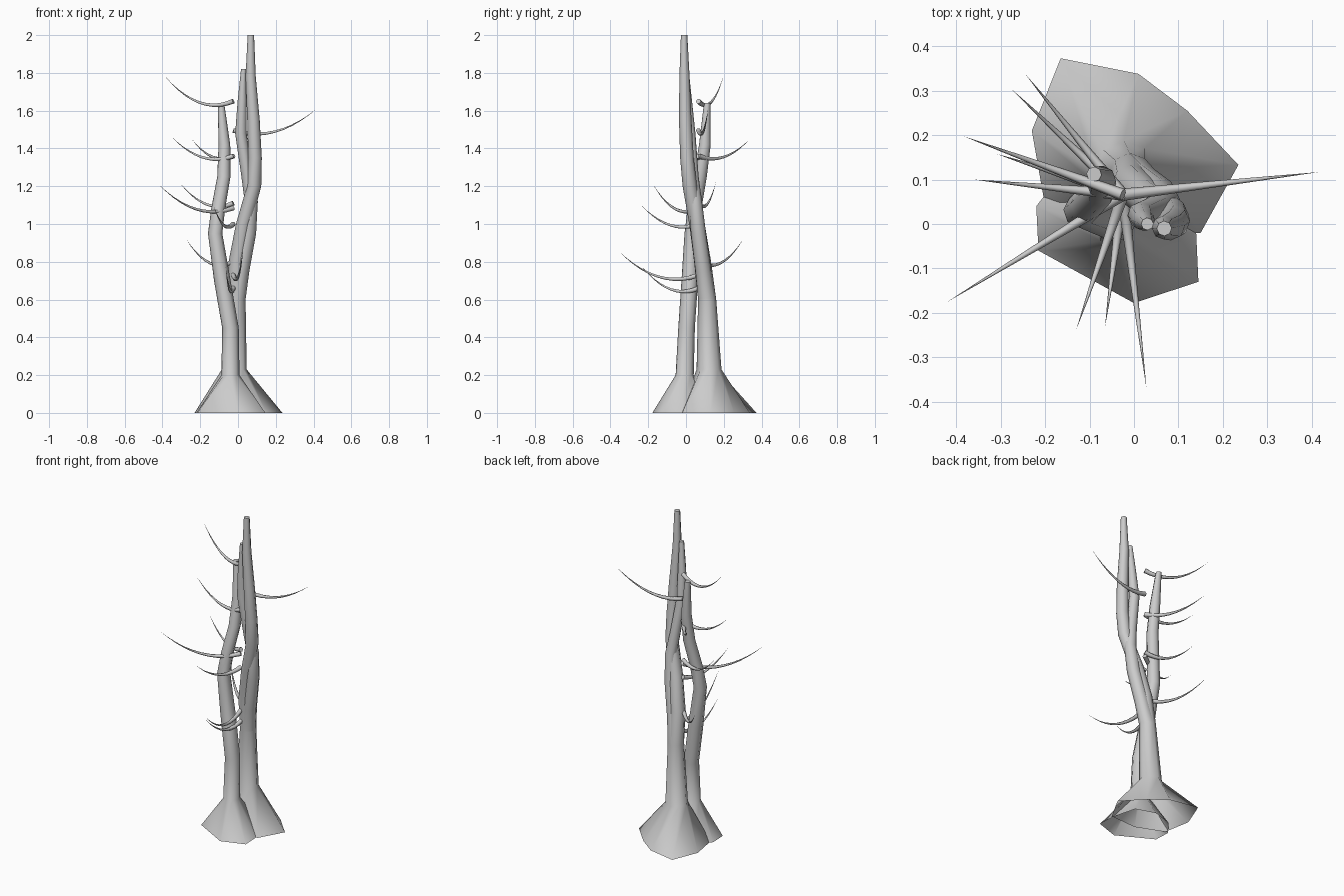
import bpy, bmesh, math
from mathutils import Vector

if "Cube" in bpy.data.objects:
    bpy.data.objects.remove(bpy.data.objects["Cube"])


def finish(bm, name):
    bmesh.ops.recalc_face_normals(bm, faces=bm.faces)
    me = bpy.data.meshes.new(name)
    bm.to_mesh(me)
    bm.free()
    ob = bpy.data.objects.new(name, me)
    bpy.context.collection.objects.link(ob)
    bpy.ops.object.select_all(action='DESELECT')
    ob.select_set(True)
    bpy.context.view_layer.objects.active = ob
    bpy.ops.object.shade_smooth_by_angle(angle=math.radians(62))


def bridge(bm, a, b):
    n = len(a)
    for i in range(n):
        bm.faces.new((a[i], a[(i + 1) % n], b[(i + 1) % n], b[i]))


def trunk(name, root, path):
    """Lofted stem: irregular flared foot outline, then rings (x, y, z, r)."""
    bm = bmesh.new()
    n = len(root)
    a0 = math.atan2(root[0][1] - path[0][1], root[0][0] - path[0][0])
    prev = [bm.verts.new((x, y, 0)) for x, y in root]
    for x, y, z, r in path:
        ring = [bm.verts.new((x + r * math.cos(a0 + i * math.tau / n),
                              y + r * math.sin(a0 + i * math.tau / n), z)) for i in range(n)]
        bridge(bm, prev, ring)
        prev = ring
    bm.faces.new(prev)
    finish(bm, name)


def branch(name, z0, tip, r=0.014, sides=6, steps=10):
    """Thin tapering twig that dips, then sweeps up to its tip."""
    bm = bmesh.new()
    start, end = Vector((-0.025, 0.066, z0)), Vector(tip)
    h = end.z - z0
    flat = Vector((end.x - start.x, end.y - start.y, 0))
    side = Vector((-flat.y, flat.x, 0)).normalized()
    prev = None
    for k in range(steps):
        t = k / steps
        c = start + flat * t + Vector((0, 0, h * (-1.2 * t + 2.2 * t * t)))
        d = (flat + Vector((0, 0, h * (-1.2 + 4.4 * t)))).normalized()
        up = d.cross(side)
        rr = r * (1 - t)
        ring = [bm.verts.new(c + rr * (side * math.cos(i * math.tau / sides)
                                       + up * math.sin(i * math.tau / sides))) for i in range(sides)]
        if prev:
            bridge(bm, prev, ring)
        else:
            bm.faces.new(ring)
        prev = ring
    top = bm.verts.new(end)
    for i in range(sides):
        bm.faces.new((prev[i], prev[(i + 1) % sides], top))
    finish(bm, name)


# Front-left trunk
trunk("left_trunk",
      [(0.14, -0.02), (0.10, 0.13), (-0.02, 0.17), (-0.15, 0.13), (-0.22, 0.04),
       (-0.215, -0.06), (0.0, -0.178), (0.145, -0.13)],
      [(-0.04, -0.007, 0.2, 0.048), (-0.04, 0.003, 0.45, 0.044), (-0.083, 0.02, 0.7, 0.044),
       (-0.121, 0.03, 0.95, 0.038), (-0.105, 0.045, 1.08, 0.037), (-0.075, 0.075, 1.25, 0.035),
       (-0.072, 0.1, 1.42, 0.031), (-0.09, 0.112, 1.64, 0.017)])

# Two rear trunks share a foot, cross once and separate at the top
foot = [(0.235, 0.133), (0.12, 0.255), (0.01, 0.338), (-0.165, 0.373),
        (-0.23, 0.21), (-0.2, 0.04), (-0.03, -0.03), (0.15, -0.02)]
shared = [(-0.02, 0.122, 0.23, 0.066), (-0.008, 0.112, 0.6, 0.048)]
trunk("tall_trunk", foot, shared + [
    (-0.005, 0.088, 0.8, 0.045), (0.03, 0.058, 1.0, 0.041), (0.085, 0.02, 1.2, 0.038),
    (0.09, 0.005, 1.35, 0.036), (0.082, -0.004, 1.55, 0.033), (0.067, -0.008, 1.78, 0.027),
    (0.068, -0.01, 2.0, 0.017)])
trunk("middle_trunk", foot, shared + [
    (0.018, 0.092, 0.75, 0.042), (0.056, 0.066, 0.95, 0.04), (0.07, 0.05, 1.12, 0.035),
    (0.05, 0.035, 1.25, 0.032), (0.015, 0.02, 1.48, 0.03), (0.022, 0.008, 1.65, 0.024),
    (0.03, 0.0, 1.82, 0.014)])

# Twigs radiating from the middle of the clump
twigs = [(1.65, (-0.385, 0.198, 1.78)), (1.495, (0.417, 0.117, 1.61)),
         (1.36, (-0.36, 0.1, 1.47)), (1.36, (-0.245, 0.338, 1.45)),
         (1.085, (-0.42, -0.175, 1.21)), (1.11, (-0.31, 0.158, 1.22)),
         (1.0, (-0.13, -0.238, 1.1)), (0.80, (-0.275, 0.303, 0.92)),
         (0.73, (0.028, -0.37, 0.87)), (0.66, (-0.065, -0.23, 0.77))]
for i, (z0, tip) in enumerate(twigs):
    branch(f"twig_{i + 1}", z0, tip)
